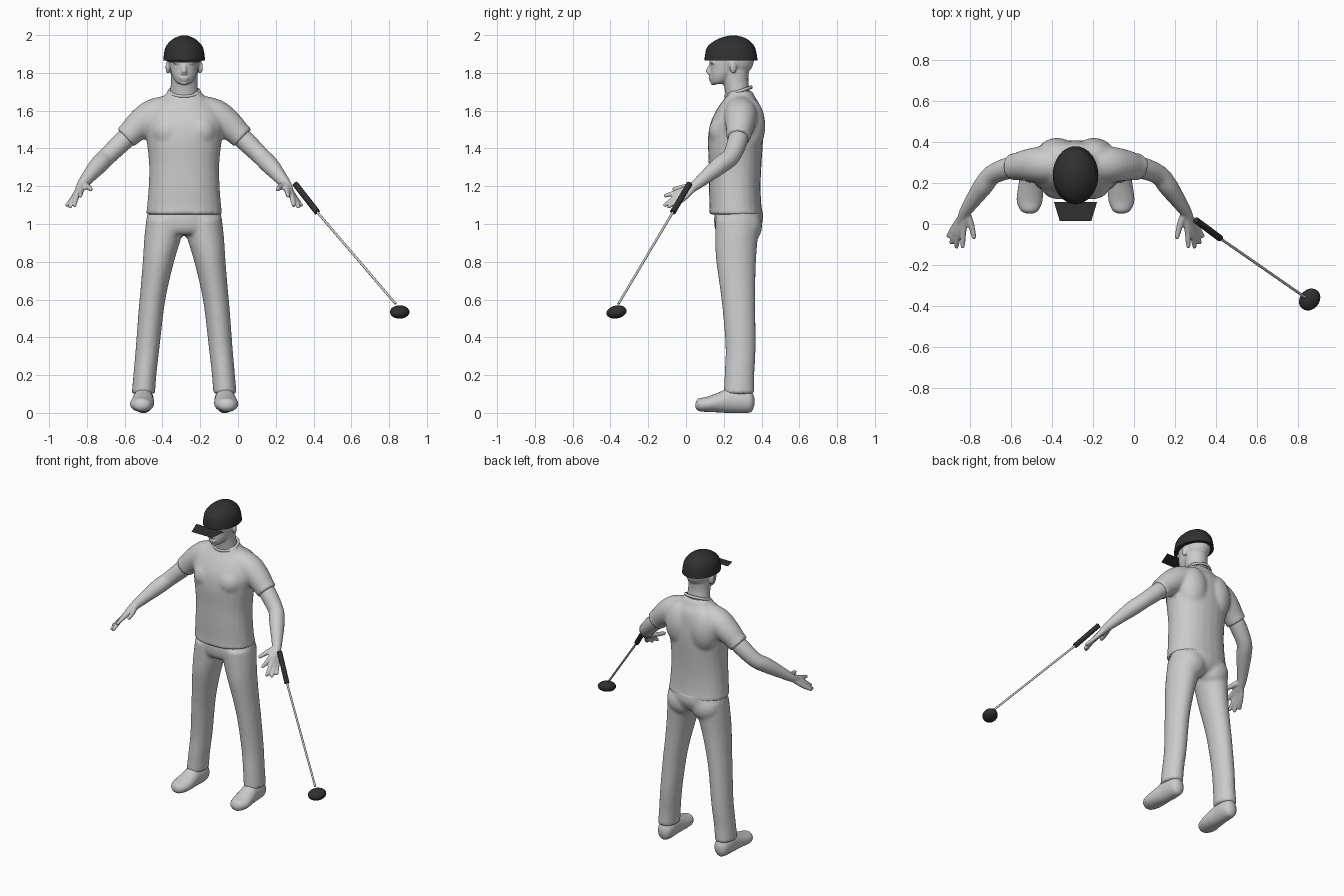
import bpy, bmesh, math
from mathutils import Vector, Matrix

cube = bpy.data.objects.get("Cube")
if cube:
    bpy.data.objects.remove(cube, do_unlink=True)

CX = -0.285      # centre line of the figure
SIDES = (-1, 1)


def material(name, value):
    m = bpy.data.materials.new(name)
    m.use_nodes = True
    colour = (value, value, value, 1)
    m.diffuse_color = colour
    bsdf = m.node_tree.nodes["Principled BSDF"]
    bsdf.inputs["Base Color"].default_value = colour
    bsdf.inputs["Roughness"].default_value = 0.8
    return m


GREY = material("light grey", 0.6)
BLACK = material("soft black", 0.03)


def finish(bm, name, mat, voxel=0, smooth=4):
    """Turn a bmesh into an object, optionally fusing its shells."""
    bmesh.ops.recalc_face_normals(bm, faces=bm.faces)
    mesh = bpy.data.meshes.new(name)
    bm.to_mesh(mesh)
    bm.free()
    obj = bpy.data.objects.new(name, mesh)
    bpy.context.collection.objects.link(obj)
    mesh.materials.append(mat)
    bpy.ops.object.select_all(action='DESELECT')
    obj.select_set(True)
    bpy.context.view_layer.objects.active = obj
    if voxel:
        r = obj.modifiers.new("fuse", 'REMESH')
        r.mode = 'VOXEL'
        r.voxel_size = voxel
        r.use_smooth_shade = True
        s = obj.modifiers.new("soften", 'SMOOTH')
        s.factor = 0.5
        s.iterations = smooth
    else:
        bpy.ops.object.shade_smooth_by_angle(angle=math.radians(40))
    return obj


def spline(points, steps):
    """Catmull-Rom through points of any dimension."""
    pts = [points[0]] + list(points) + [points[-1]]
    out = []
    for a, b, c, d in zip(pts, pts[1:], pts[2:], pts[3:]):
        for i in range(steps):
            t = i / steps
            out.append([q + t / 2 * (r - p + t * (2*p - 5*q + 4*r - s + t * (3*(q - r) + s - p)))
                        for p, q, r, s in zip(a, b, c, d)])
    return out + [list(points[-1])]


def tube(bm, points, side=1, axis=None, steps=4, n=24, power=1.0):
    """Closed loft through (dx, y, z, rx, ry); axis fixes the ring direction."""
    pts = spline([p if len(p) == 5 else (*p, p[3]) for p in points], steps)
    centres = [Vector((CX + side * p[0], p[1], p[2])) for p in pts]
    rings = []
    for i, p in enumerate(pts):
        if axis == 'Z':
            u, v = Vector((1, 0, 0)), Vector((0, 1, 0))
        elif axis == 'Y':
            u, v = Vector((1, 0, 0)), Vector((0, 0, 1))
        else:
            d = centres[min(i + 1, len(pts) - 1)] - centres[max(i - 1, 0)]
            q = d.to_track_quat('Z', 'Y')
            u, v = q @ Vector((1, 0, 0)), q @ Vector((0, 1, 0))
        ring = []
        for k in range(n):
            a = math.tau * k / n
            c, s = math.cos(a), math.sin(a)
            c, s = [math.copysign(abs(w) ** power, w) for w in (c, s)]
            ring.append(bm.verts.new(centres[i] + u * c * p[3] + v * s * p[4]))
        rings.append(ring)
    for a, b in zip(rings, rings[1:]):
        for k in range(n):
            bm.faces.new((a[k], a[(k + 1) % n], b[(k + 1) % n], b[k]))
    bm.faces.new(rings[0])
    bm.faces.new(rings[-1])


def ball(bm, dx, y, z, radii, side=1, turn=None):
    m = Matrix.Translation((CX + side * dx, y, z))
    m = m @ (turn or Matrix()) @ Matrix.Diagonal((*radii, 1))
    bmesh.ops.create_uvsphere(bm, u_segments=24, v_segments=16, radius=1, matrix=m)


# Shirt: torso, chest and shoulder-blade volumes, sleeves
bm = bmesh.new()
tube(bm, [(0, .265, 1.05, .202, .145), (0, .262, 1.09, .197, .138),
          (0, .258, 1.2, .188, .137), (0, .26, 1.32, .186, .14),
          (0, .262, 1.45, .2, .146), (0, .268, 1.54, .21, .137),
          (0, .283, 1.62, .175, .112), (0, .287, 1.67, .115, .08),
          (0, .285, 1.705, .085, .065)], axis='Z', power=.9)
for s in SIDES:
    ball(bm, .09, .335, 1.52, (.1, .085, .15), s)
    ball(bm, .085, .205, 1.49, (.09, .085, .09), s)
    tube(bm, [(.06, .288, 1.6, .085), (.16, .29, 1.575, .088), (.23, .287, 1.53, .079),
              (.285, .28, 1.48, .067), (.312, .277, 1.455, .066)], s)
finish(bm, "shirt", GREY, .011, 5)

# Collar band, lower at the throat
bpy.ops.mesh.primitive_torus_add(location=(CX, .278, 1.7), rotation=(.35, 0, 0),
                                 major_radius=.08, minor_radius=.009,
                                 major_segments=32, minor_segments=8)
collar = bpy.context.object
collar.name = "collar"
collar.scale.y = .9
collar.data.materials.append(GREY)
bpy.ops.object.shade_smooth()

# Trousers: pelvis, seat and two legs
bm = bmesh.new()
tube(bm, [(0, .28, 1.08, .19, .125), (0, .278, 1.02, .2, .13),
          (0, .27, .97, .19, .115), (0, .265, .945, .13, .09)], axis='Z')
for s in SIDES:
    ball(bm, .09, .315, .99, (.1, .088, .1), s)
    tube(bm, [(.1, .275, 1.03, .1, .12), (.113, .268, .93, .098, .113),
              (.133, .265, .82, .085, .107), (.156, .272, .68, .073, .095),
              (.174, .28, .55, .067, .087), (.193, .289, .35, .063, .08),
              (.208, .283, .2, .061, .079), (.216, .281, .1, .062, .082)], s, axis='Z')
finish(bm, "trousers", GREY, .011, 4)

# Shoes, with flattened soles
for s, label in zip(SIDES, ("right", "left")):
    bm = bmesh.new()
    tube(bm, [(.223, .05, .04, .012, .012), (.224, .065, .043, .042, .032),
              (.224, .11, .045, .062, .04), (.22, .17, .055, .061, .052),
              (.217, .23, .065, .055, .066), (.214, .3, .065, .053, .066),
              (.214, .345, .06, .042, .055), (.214, .362, .06, .015, .02)],
         s, axis='Y')
    for v in bm.verts:
        v.co.z = max(v.co.z, 0)
    finish(bm, label + "_shoe", GREY)

# Arms and hands: each finger runs from the wrist so the palm fuses
FINGERS = [((.512, .005, 1.198), (.495, -.062, 1.185), .012),
           ((.546, -.03, 1.175), (.55, -.108, 1.15), .011),
           ((.566, -.033, 1.158), (.58, -.11, 1.1), .011),
           ((.58, -.026, 1.143), (.605, -.09, 1.092), .011),
           ((.59, -.01, 1.136), (.62, -.058, 1.1), .01)]
for s, label in zip(SIDES, ("right", "left")):
    bm = bmesh.new()
    tube(bm, [(.24, .285, 1.515, .05), (.32, .274, 1.443, .053), (.405, .24, 1.36, .048),
              (.45, .185, 1.315, .048), (.5, .115, 1.258, .038),
              (.54, .055, 1.208, .028), (.56, .01, 1.175, .02)], s)
    for knuckle, tip, r in FINGERS:
        tube(bm, [(.535, .062, 1.213, .019), (*knuckle, r * 1.4), (*tip, r)], s, n=12)
        ball(bm, *tip, (r, r, r), s)
    finish(bm, label + "_arm", GREY, .006, 3)

# Head: neck, skull, jaw, facial features and ears
bm = bmesh.new()
tube(bm, [(0, .285, 1.64, .08, .072), (0, .273, 1.7, .074, .066),
          (0, .262, 1.76, .07, .068), (0, .255, 1.82, .072, .08)], axis='Z')
ball(bm, 0, .245, 1.875, (.086, .116, .105))
tube(bm, [(0, .165, 1.74, .025, .026), (0, .178, 1.753, .045, .045),
          (0, .195, 1.785, .063, .068), (0, .212, 1.82, .073, .085),
          (0, .228, 1.87, .08, .102), (0, .24, 1.92, .07, .09)], axis='Z')
tube(bm, [(0, .135, 1.85, .008), (0, .122, 1.825, .01), (0, .116, 1.803, .014)], n=12)
ball(bm, 0, .128, 1.798, (.02, .015, .01))
ball(bm, 0, .131, 1.774, (.026, .012, .006))
ball(bm, 0, .134, 1.762, (.02, .012, .006))
ball(bm, 0, .145, 1.747, (.02, .016, .012))
for s in SIDES:
    ball(bm, .032, .142, 1.854, (.03, .016, .008), s)
    ball(bm, .032, .15, 1.832, (.016, .013, .008), s)
    ball(bm, .086, .25, 1.83, (.011, .02, .034), s, Matrix.Rotation(.4 * s, 4, 'Z'))
finish(bm, "head", GREY, .006, 2)

# Cap crown and its flat trapezoid peak
bm = bmesh.new()
tube(bm, [(0, .238, 1.866, .111, .141), (0, .238, 1.9, .107, .136),
          (0, .238, 1.935, .099, .127), (0, .242, 1.962, .08, .103),
          (0, .247, 1.984, .052, .068), (0, .25, 1.997, .018, .022)], axis='Z', n=32)
finish(bm, "cap_crown", BLACK)
bm = bmesh.new()
corners = [(.105, .107, 1.868), (.077, .015, 1.856)]
edge = [(s * x, y, z) for s in SIDES for x, y, z in corners[::s]]
bm.faces.new([bm.verts.new((CX + x, y, z)) for x, y, z in edge])
bmesh.ops.solidify(bm, geom=bm.faces[:], thickness=.003)
finish(bm, "cap_peak", BLACK)

# Club: grip, shaft and rounded head
top, low, end = [Vector(p) for p in ((.302, .018, 1.213), (.42, -.07, 1.062), (.835, -.358, .577))]
for name, a, b, r, mat in (("club_grip", top, low, .016, BLACK),
                           ("club_shaft", low, end, .0065, GREY)):
    bm = bmesh.new()
    tube(bm, [(p.x - CX, p.y, p.z, r) for p in (a, b)], n=12, steps=1)
    finish(bm, name, mat)
bm = bmesh.new()
turn = Matrix.Rotation(math.radians(50), 4, 'Z') @ Matrix.Rotation(.35, 4, 'X')
ball(bm, .856 - CX, -.368, .534, (.058, .048, .034), turn=Matrix.Rotation(-.2, 4, 'Y') @ turn)
finish(bm, "club_head", BLACK)
